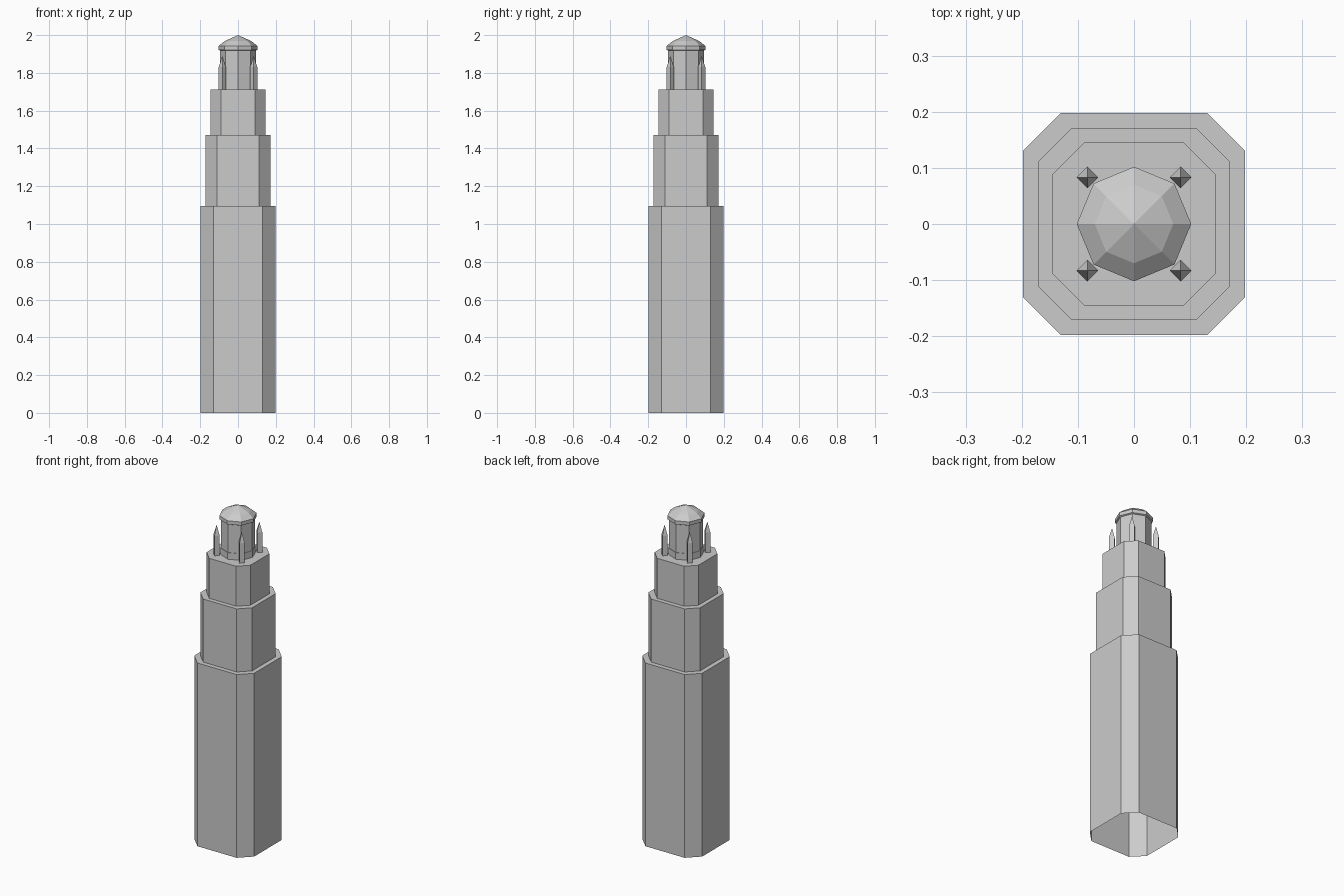
import bpy
import bmesh
import math

if "Cube" in bpy.data.objects:
    bpy.data.objects.remove(bpy.data.objects["Cube"])

stone = bpy.data.materials.new("light grey stone")
stone.diffuse_color = (0.6, 0.6, 0.6, 1)
stone.use_nodes = True
stone.node_tree.nodes["Principled BSDF"].inputs["Base Color"].default_value = stone.diffuse_color


def chamfered_square(half, flat):
    """Square outline with cut corners."""
    pts = []
    for i in range(4):
        c, s = round(math.cos(i * math.pi / 2)), round(math.sin(i * math.pi / 2))
        for x, y in ((half, -flat), (half, flat)):
            pts.append((x * c - y * s, x * s + y * c))
    return pts


def polygon(radius, sides):
    """Regular outline with corners on the axes."""
    return [(radius * math.cos(2 * math.pi * i / sides),
             radius * math.sin(2 * math.pi * i / sides)) for i in range(sides)]


def loft(name, rings, apex=None, centre=(0, 0)):
    """Skin a stack of (outline, z) rings; close with an apex or a flat cap."""
    bm = bmesh.new()
    loops = [[bm.verts.new((x + centre[0], y + centre[1], z)) for x, y in pts]
             for pts, z in rings]
    n = len(loops[0])
    for a, b in zip(loops, loops[1:]):
        for i in range(n):
            j = (i + 1) % n
            bm.faces.new((a[i], a[j], b[j], b[i]))
    top = loops[-1]
    if apex is None:
        bm.faces.new(top)
    else:
        tip = bm.verts.new((centre[0], centre[1], apex))
        for i in range(n):
            bm.faces.new((top[i], top[(i + 1) % n], tip))
    mesh = bpy.data.meshes.new(name)
    bm.to_mesh(mesh)
    bm.free()
    mesh.materials.append(stone)
    obj = bpy.data.objects.new(name, mesh)
    bpy.context.collection.objects.link(obj)
    return obj


# Stepped shaft: one shell, open underneath
tiers = [(0.198, 0.13, 0.0, 1.095),
         (0.171, 0.111, 1.095, 1.472),
         (0.145, 0.089, 1.472, 1.711)]
rings = []
for half, flat, z0, z1 in tiers:
    outline = chamfered_square(half, flat)
    rings += [(outline, z0), (outline, z1)]
loft("stepped_shaft", rings)

# Lantern: low plinth and eight-sided drum
loft("lantern_plinth", [(polygon(0.097, 8), 1.711), (polygon(0.097, 8), 1.75)])
loft("lantern_drum", [(polygon(0.094, 8), 1.75), (polygon(0.094, 8), 1.92)])

# Domed roof with a thin eave
loft("lantern_roof", [(polygon(r, 8), z) for r, z in
                      ((0.09, 1.916), (0.102, 1.922), (0.102, 1.943), (0.07, 1.969))],
     apex=2.0)

# Four corner pinnacles
for sx in (-1, 1):
    for sy in (-1, 1):
        loft("corner_pinnacle", [(polygon(0.0195, 4), 1.711), (polygon(0.0195, 4), 1.83)],
             apex=1.89, centre=(0.083 * sx, 0.083 * sy))
